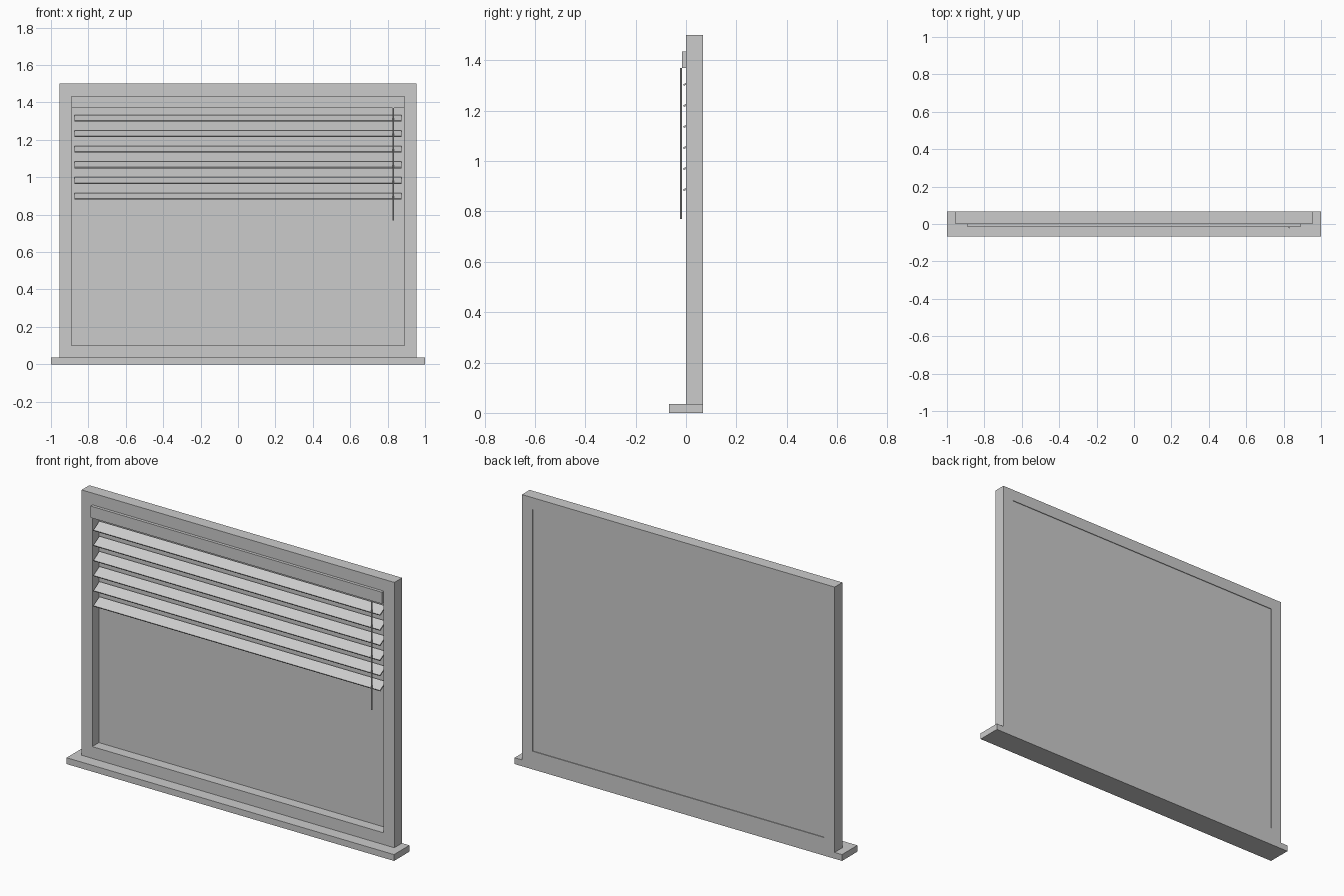
import bpy, bmesh, math
from mathutils import Matrix

if "Cube" in bpy.data.objects:
    bpy.data.objects.remove(bpy.data.objects["Cube"])

grey = bpy.data.materials.new("light_grey")
grey.diffuse_color = (0.6, 0.6, 0.6, 1)
grey.use_nodes = True
grey.node_tree.nodes["Principled BSDF"].inputs["Base Color"].default_value = grey.diffuse_color


def add_mesh(name, bm):
    bmesh.ops.recalc_face_normals(bm, faces=bm.faces)
    mesh = bpy.data.meshes.new(name)
    bm.to_mesh(mesh)
    bm.free()
    mesh.materials.append(grey)
    obj = bpy.data.objects.new(name, mesh)
    bpy.context.collection.objects.link(obj)
    return obj


def box(name, lo, hi, tilt=0.0):
    """Box between two corners, tilted about the x axis through its centre."""
    size = [b - a for a, b in zip(lo, hi)]
    centre = [(a + b) / 2 for a, b in zip(lo, hi)]
    bm = bmesh.new()
    bmesh.ops.create_cube(bm, size=1, matrix=Matrix.Translation(centre)
                          @ Matrix.Rotation(tilt, 4, 'X')
                          @ Matrix.Diagonal((*size, 1)))
    return add_mesh(name, bm)


BACK = 0.067

# Sill
box("sill", (-1, -BACK, 0), (1, BACK, 0.035))

# Frame: rectangular ring extruded through the wall depth
bm = bmesh.new()


def rectangle(half, bottom, top):
    corners = ((-half, bottom), (half, bottom), (half, top), (-half, top))
    return [bm.verts.new((x, 0, z)) for x, z in corners]


outer = rectangle(0.955, 0.035, 1.5)
inner = rectangle(0.89, 0.10, 1.435)
for i in range(4):
    j = (i + 1) % 4
    bm.faces.new((outer[i], outer[j], inner[j], inner[i]))
ring = bmesh.ops.extrude_face_region(bm, geom=bm.faces[:])
bmesh.ops.translate(bm, vec=(0, BACK, 0),
                    verts=[g for g in ring["geom"] if isinstance(g, bmesh.types.BMVert)])
add_mesh("frame", bm)

# Window pane, set just inside the back of the frame
box("pane", (-0.89, 0.058, 0.10), (0.89, 0.063, 1.435))

# Blind head rail
box("head_rail", (-0.89, -0.015, 1.37), (0.89, 0.047, 1.434))

# Slats, front edge tipped down
for i in range(6):
    z = 1.316 - i * 0.0835
    box(f"slat_{i + 1}", (-0.875, -0.014, z - 0.0035), (0.875, 0.046, z + 0.0035),
        tilt=math.radians(30))

# Tilt wand hanging in front of the slats
bm = bmesh.new()
bmesh.ops.create_cone(bm, cap_ends=True, segments=8, radius1=0.004, radius2=0.004,
                      depth=0.6, matrix=Matrix.Translation((0.83, -0.019, 1.07)))
add_mesh("tilt_wand", bm)
